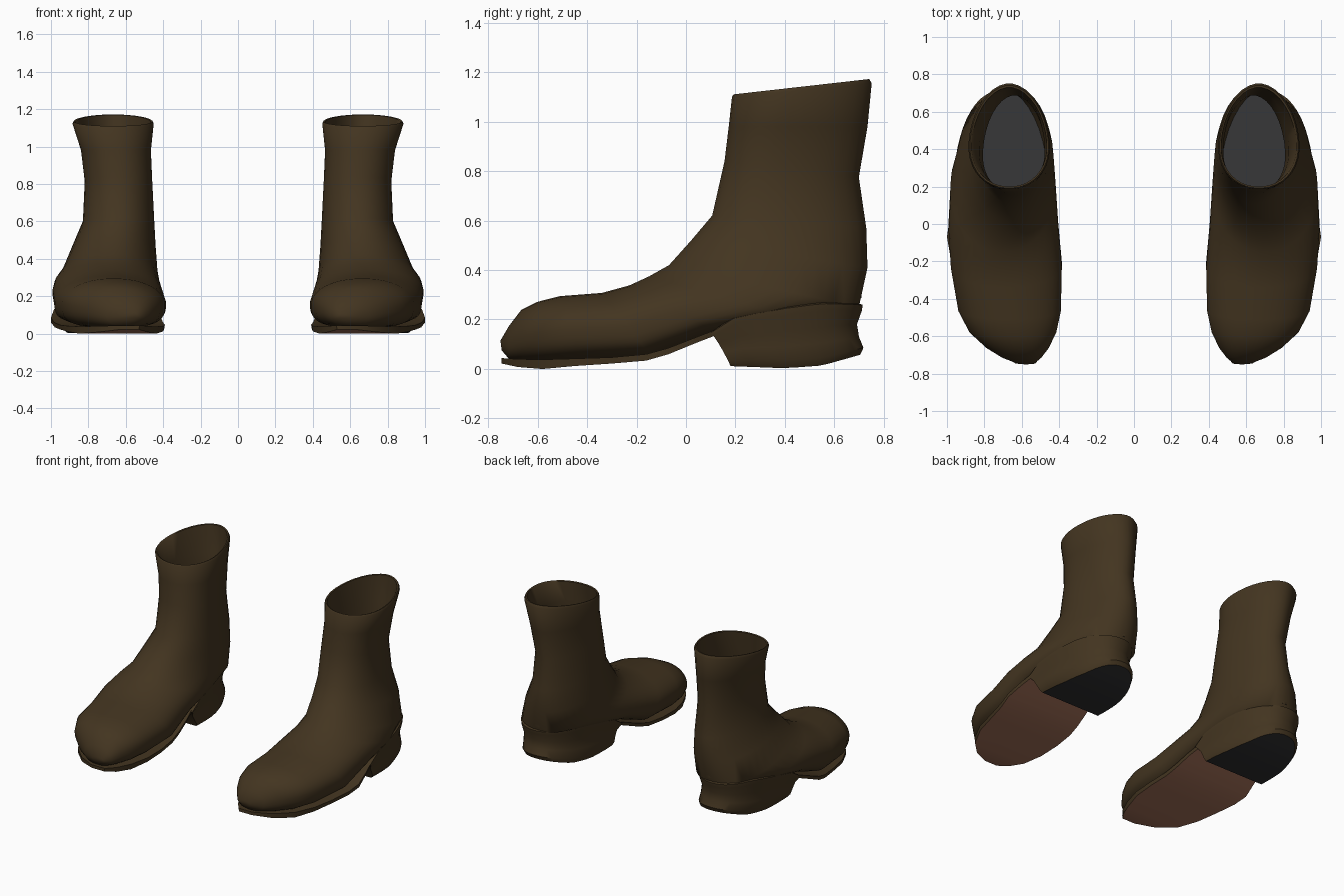
import bpy, bmesh, math


def material(name, rgb):
    m = bpy.data.materials.new(name)
    m.diffuse_color = (*rgb, 1)
    return m


LEATHER = material("brown leather", (0.056, 0.035, 0.0145))
SOLE = material("tan sole", (0.340, 0.150, 0.090))
INSOLE = material("grey insole", (0.038, 0.038, 0.040))
RUBBER = material("black heel rubber", (0.027, 0.027, 0.029))


def spow(v, e):
    return math.copysign(abs(v) ** e, v)


def interp(pts, y):
    for (y0, z0), (y1, z1) in zip(pts, pts[1:]):
        if y <= y1:
            return z0 + (z1 - z0) * max(0, (y - y0) / (y1 - y0))
    return pts[-1][1]


def loft(name, rings, side, mats, rule=lambda i, j: 0, caps=(0, 0), angle=40):
    """Skin closed rings (symmetric point order) and cap both ends with strips."""
    bm = bmesh.new()
    vs = [[bm.verts.new((x * side, y, z)) for x, y, z in r] for r in rings]
    n = len(vs[0])
    for i in range(len(vs) - 1):
        for j in range(n):
            k = (j + 1) % n
            f = bm.faces.new((vs[i][j], vs[i][k], vs[i + 1][k], vs[i + 1][j]))
            f.material_index = rule(i, j)
    for ring, mi in ((vs[0], caps[0]), (vs[-1], caps[1])):
        for j in range(n // 2 - 1):
            f = bm.faces.new((ring[j], ring[j + 1], ring[n - 2 - j], ring[n - 1 - j]))
            f.material_index = mi
    bmesh.ops.recalc_face_normals(bm, faces=bm.faces)
    me = bpy.data.meshes.new(name)
    bm.to_mesh(me)
    bm.free()
    for m in mats:
        me.materials.append(m)
    ob = bpy.data.objects.new(name, me)
    bpy.context.collection.objects.link(ob)
    bpy.ops.object.select_all(action='DESELECT')
    ob.select_set(True)
    bpy.context.view_layer.objects.active = ob
    bpy.ops.object.shade_smooth_by_angle(angle=math.radians(angle))


def section(ay, az, by, bz, xl, xr, k, e, n=36):
    """Oval between instep point A and back/bottom point B, widest at k from B."""
    cy, cz = by + (ay - by) * k, bz + (az - bz) * k
    pts = []
    for i in range(n):
        t = (i + 0.5) / n * 2 * math.pi
        c, s = math.cos(t), math.sin(t)
        ex = 0.95 if c > 0 else e
        u = abs(c) ** ex
        ty, tz = (ay, az) if c > 0 else (by, bz)
        pts.append(((xl + xr) / 2 + (xr - xl) / 2 * spow(s, ex),
                    cy + (ty - cy) * u, cz + (tz - cz) * u))
    return pts


def shrink(r, d):
    ay, az, by, bz, xl, xr, k, e = r
    l = math.hypot(by - ay, bz - az)
    dy, dz = (by - ay) / l * d, (bz - az) / l * d
    return (ay + dy, az + dz, by - dy, bz - dz, xl + d, xr - d, k, e)


# upper: instep (y, z), back or bottom (y, z), x range, widest point, squareness
OUTER = [
    (0.185, 1.100, 0.752, 1.155, 0.450, 0.885, 0.60, 1.05),
    (0.172, 0.980, 0.735, 0.980, 0.465, 0.840, 0.62, 1.05),
    (0.155, 0.840, 0.700, 0.775, 0.458, 0.820, 0.62, 1.05),
    (0.105, 0.620, 0.730, 0.570, 0.447, 0.830, 0.58, 1.05),
    (0.020, 0.520, 0.735, 0.410, 0.440, 0.885, 0.52, 0.95),
    (-0.070, 0.420, 0.700, 0.250, 0.430, 0.940, 0.48, 0.9),
    (-0.150, 0.375, 0.450, 0.200, 0.420, 0.980, 0.42, 0.75),
    (-0.230, 0.338, 0.120, 0.150, 0.405, 0.992, 0.40, 0.6),
    (-0.340, 0.308, -0.140, 0.050, 0.385, 0.980, 0.42, 0.6),
    (-0.510, 0.295, -0.420, 0.032, 0.390, 0.940, 0.45, 0.65),
    (-0.600, 0.272, -0.560, 0.028, 0.415, 0.880, 0.45, 0.7),
    (-0.665, 0.240, -0.660, 0.030, 0.455, 0.790, 0.45, 0.8),
    (-0.715, 0.175, -0.715, 0.040, 0.495, 0.705, 0.45, 0.9),
    (-0.750, 0.115, -0.745, 0.075, 0.535, 0.620, 0.45, 1),
]
FLOOR = (0.02, 0.30, 0.71, 0.285, 0.465, 0.88, 0.62, 1.15)
RIM = [(0.192, 1.110, 0.742, 1.172, 0.457, 0.878, 0.60, 1.05),
       (0.200, 1.106, 0.730, 1.170, 0.466, 0.868, 0.60, 1.05)]
INNER = [FLOOR] + [shrink(r, 0.012) for r in OUTER[4:0:-1]] + RIM[::-1]

# sole: y, x range, bottom z, top z
SOLE_ROWS = [
    (0.17, 0.460, 0.950, 0.155, 0.178),
    (0.04, 0.430, 0.980, 0.105, 0.128),
    (-0.07, 0.415, 1.000, 0.060, 0.085),
    (-0.16, 0.405, 0.980, 0.034, 0.060),
    (-0.30, 0.395, 0.950, 0.022, 0.047),
    (-0.45, 0.400, 0.915, 0.012, 0.042),
    (-0.58, 0.435, 0.850, 0.000, 0.038),
    (-0.68, 0.480, 0.750, 0.008, 0.040),
    (-0.745, 0.530, 0.630, 0.022, 0.044),
]

# heel: top and bottom height lines along y, then rings from lip to ground
HEEL_TOP = [(0.10, 0.15), (0.20, 0.215), (0.40, 0.252), (0.55, 0.272), (0.72, 0.265)]
HEEL_BOTTOM = [(0.17, 0.012), (0.40, 0.003), (0.55, 0.014), (0.72, 0.062)]
HEEL_RINGS = [  # front y, back y, x range, height fraction
    (0.10, 0.695, 0.445, 0.955, 1.0),
    (0.10, 0.715, 0.430, 0.970, 0.97),
    (0.11, 0.712, 0.432, 0.968, 0.86),
    (0.13, 0.692, 0.450, 0.950, 0.60),
    (0.15, 0.700, 0.450, 0.945, 0.35),
    (0.17, 0.718, 0.445, 0.940, 0.12),
    (0.18, 0.705, 0.455, 0.920, 0.0),
]


def heel_ring(yf, yb, xl, xr, f, n=28):
    pts = []
    for i in range(n):
        t = math.pi * i / (n - 1)
        x = (xl + xr) / 2 + (xr - xl) / 2 * spow(math.cos(t), 0.88)
        y = yf + (yb - yf) * abs(math.sin(t)) ** 0.88
        zb = interp(HEEL_BOTTOM, y)
        pts.append((x, y, zb + (interp(HEEL_TOP, y) - zb) * f))
    return pts


for side, label in ((1, "left"), (-1, "right")):
    # boot upper with lining, the insole closes the inside
    loft(f"{label}_boot_upper", [section(*r) for r in INNER + OUTER], side,
         [LEATHER, INSOLE], caps=(1, 0), angle=60)
    # thin front sole, tan underneath
    rows = [[(xl, y, zb), (xl - 0.004, y, zt), (min(xr + 0.004, 1), y, zt), (xr, y, zb)]
            for y, xl, xr, zb, zt in SOLE_ROWS]
    loft(f"{label}_boot_sole", rows, side, [LEATHER, SOLE],
         rule=lambda i, j: 1 if j == 3 else 0)
    # stacked heel with a lip and a rubber tip
    loft(f"{label}_boot_heel", [heel_ring(*r) for r in HEEL_RINGS], side,
         [LEATHER, RUBBER], caps=(0, 1))
